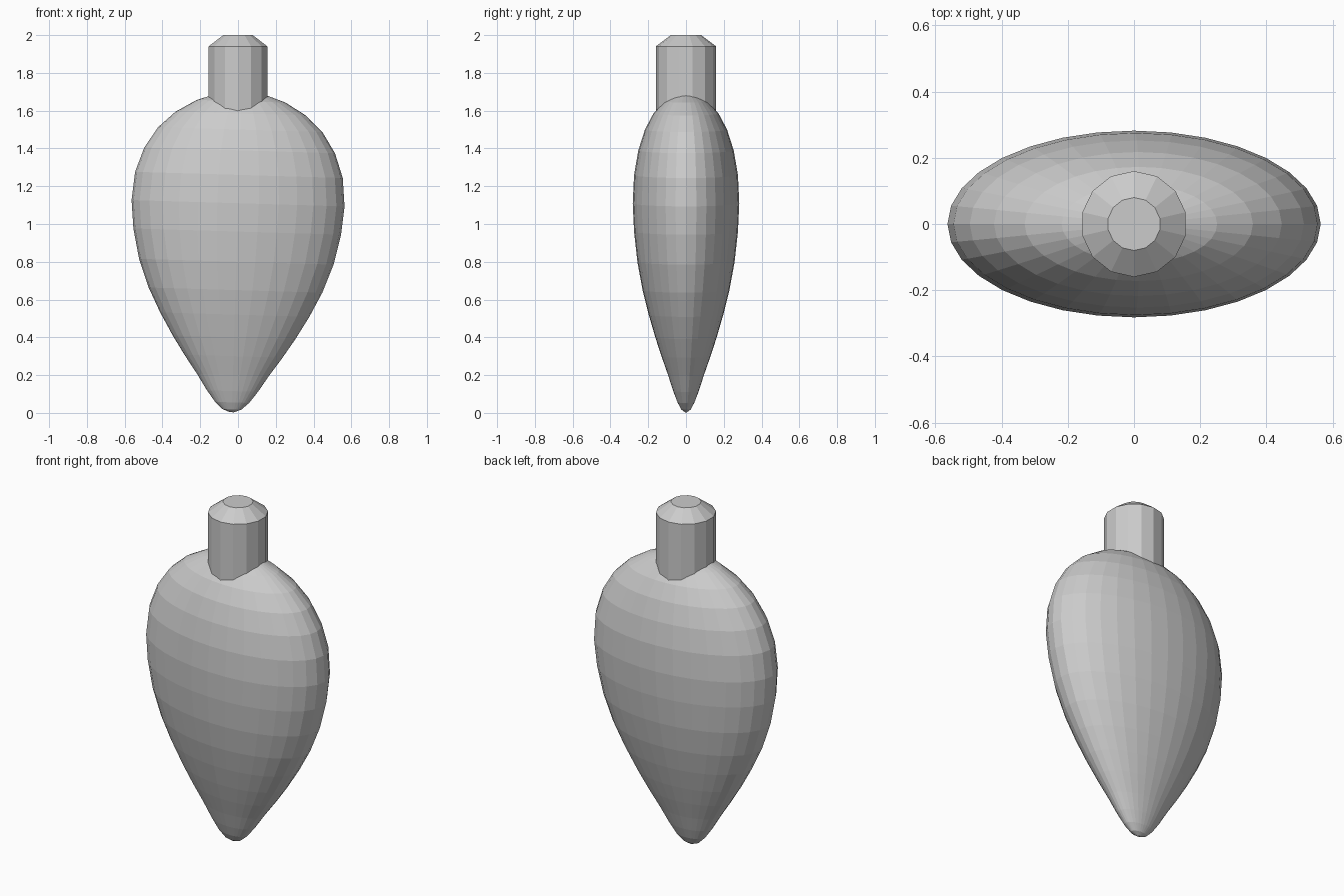
import bpy, bmesh
from math import cos, sin, tau, radians
from mathutils import Matrix

if "Cube" in bpy.data.objects:
    bpy.data.objects.remove(bpy.data.objects["Cube"])

grey = bpy.data.materials.new("plain grey")
grey.use_nodes = True
grey.diffuse_color = (0.6, 0.6, 0.6, 1)
grey.node_tree.nodes["Principled BSDF"].inputs["Base Color"].default_value = (0.6, 0.6, 0.6, 1)


def lathe(name, profile, sides, depth=1.0, turn=0.0, tilt=0.0, pivot=0.0):
    """Spin (radius, height) points about z, flatten in y, then tilt about y."""
    bm = bmesh.new()
    rings = []
    for r, z in profile:
        angles = [tau * (i + turn) / sides for i in range(sides)]
        rings.append([bm.verts.new((r * cos(a), r * depth * sin(a), z)) for a in angles])
    for low, high in zip(rings, rings[1:]):
        for i in range(sides):
            j = (i + 1) % sides
            bm.faces.new((low[i], low[j], high[j], high[i]))
    bm.faces.new(rings[0][::-1])
    bm.faces.new(rings[-1])
    centre = Matrix.Translation((0, 0, pivot))
    bm.transform(centre @ Matrix.Rotation(tilt, 4, 'Y') @ centre.inverted())
    mesh = bpy.data.meshes.new(name)
    bm.to_mesh(mesh)
    bm.free()
    mesh.materials.append(grey)
    obj = bpy.data.objects.new(name, mesh)
    bpy.context.collection.objects.link(obj)
    return obj


# Flattened teardrop bulb, slightly tilted
bulb_profile = [(0.01, 0.003), (0.05, 0.018), (0.09, 0.055), (0.135, 0.115), (0.19, 0.2),
                (0.26, 0.3), (0.325, 0.4), (0.395, 0.52), (0.46, 0.65), (0.515, 0.8),
                (0.55, 0.96), (0.564, 1.11), (0.55, 1.26), (0.505, 1.39), (0.435, 1.5),
                (0.345, 1.585), (0.235, 1.65), (0.12, 1.69), (0.01, 1.702)]
lathe("bulb", bulb_profile, 32, depth=0.5, tilt=radians(1.7), pivot=1.1)

# Chamfered neck standing in the top of the bulb
lathe("neck", [(0.16, 1.5), (0.16, 1.94), (0.08, 2.0)], 14, turn=0.5)
